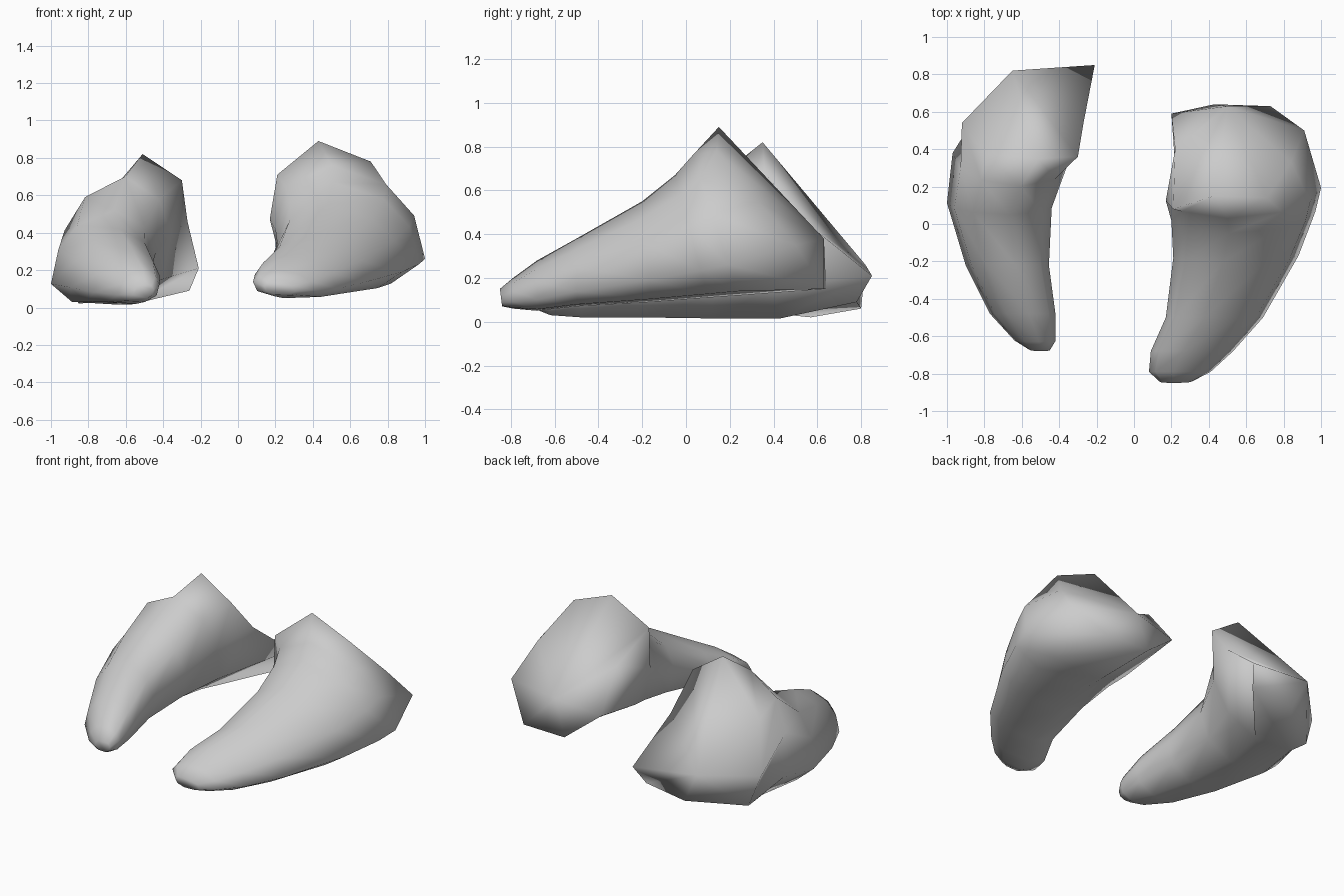
import bpy, bmesh

cube = bpy.data.objects.get("Cube")
if cube:
    bpy.data.objects.remove(cube, do_unlink=True)

grey = bpy.data.materials.new("plain_grey")
grey.use_nodes = True
colour = (0.6, 0.6, 0.6, 1)
grey.diffuse_color = colour
grey.node_tree.nodes["Principled BSDF"].inputs["Base Color"].default_value = colour

# Nine-sided teardrop section as fractions of width and height, from the crest outwards
SECTION = [(.4, 1), (.75, .84), (.93, .58), (1, .22), (.8, .03),
           (.35, 0), (.07, .2), (0, .55), (.1, .82)]


def ring(y_top, y_low, x0, x1, z0, z1):
    return [(x0 + u * (x1 - x0), y_low + t * (y_top - y_low), z0 + t * (z1 - z0))
            for u, t in SECTION]


def horn(name, side, sections, rim, cap_centre):
    bm = bmesh.new()
    loops = [ring(*s) for s in sections] + [rim]
    rows = [[bm.verts.new((side * x, y, z)) for x, y, z in loop] for loop in loops]
    n = len(SECTION)
    # Curved body
    for a, b in zip(rows, rows[1:]):
        for i in range(n):
            j = (i + 1) % n
            bm.faces.new((a[i], a[j], b[j], b[i]))
    # Blunt tip and broad faceted back
    bm.faces.new(rows[0])
    x, y, z = cap_centre
    centre = bm.verts.new((side * x, y, z))
    for i in range(n):
        bm.faces.new((rows[-1][i], rows[-1][(i + 1) % n], centre))
    bmesh.ops.recalc_face_normals(bm, faces=bm.faces)
    for f in bm.faces:
        f.smooth = True
    mesh = bpy.data.meshes.new(name)
    bm.to_mesh(mesh)
    bm.free()
    mesh.materials.append(grey)
    obj = bpy.data.objects.new(name, mesh)
    bpy.context.collection.objects.link(obj)


# Larger horn on the left
horn("left_horn", 1,
     [(-.85, -.84, .14, .31, .07, .15),
      (-.79, -.79, .08, .41, .06, .2),
      (-.68, -.68, .09, .53, .05, .28),
      (-.5, -.5, .17, .69, .07, .38),
      (-.2, -.16, .21, .88, .09, .55),
      (-.05, .1, .2, .97, .11, .67),
      (.03, .24, .17, 1, .12, .76)],
     [(.43, .15, .89), (.71, .14, .78), (.84, .33, .55), (.91, .5, .35), (.73, .63, .15),
      (.43, .64, .15), (.2, .59, .33), (.22, .4, .58), (.21, .08, .71)],
     (.5, .63, .38))

# Smaller flared horn on the right
horn("right_horn", -1,
     [(-.68, -.67, .45, .56, .05, .13),
      (-.63, -.62, .42, .64, .03, .2),
      (-.48, -.48, .42, .77, .02, .3),
      (-.22, -.22, .455, .9, .02, .42),
      (.05, .13, .44, 1, .015, .52),
      (.2, .43, .36, .97, .015, .7)],
     [(.51, .35, .82), (.79, .37, .49), (.92, .54, .22), (.85, .57, .02), (.55, .8, .06),
      (.26, .78, .09), (.21, .85, .21), (.27, .54, .46), (.3, .36, .68)],
     (.65, .82, .26))
